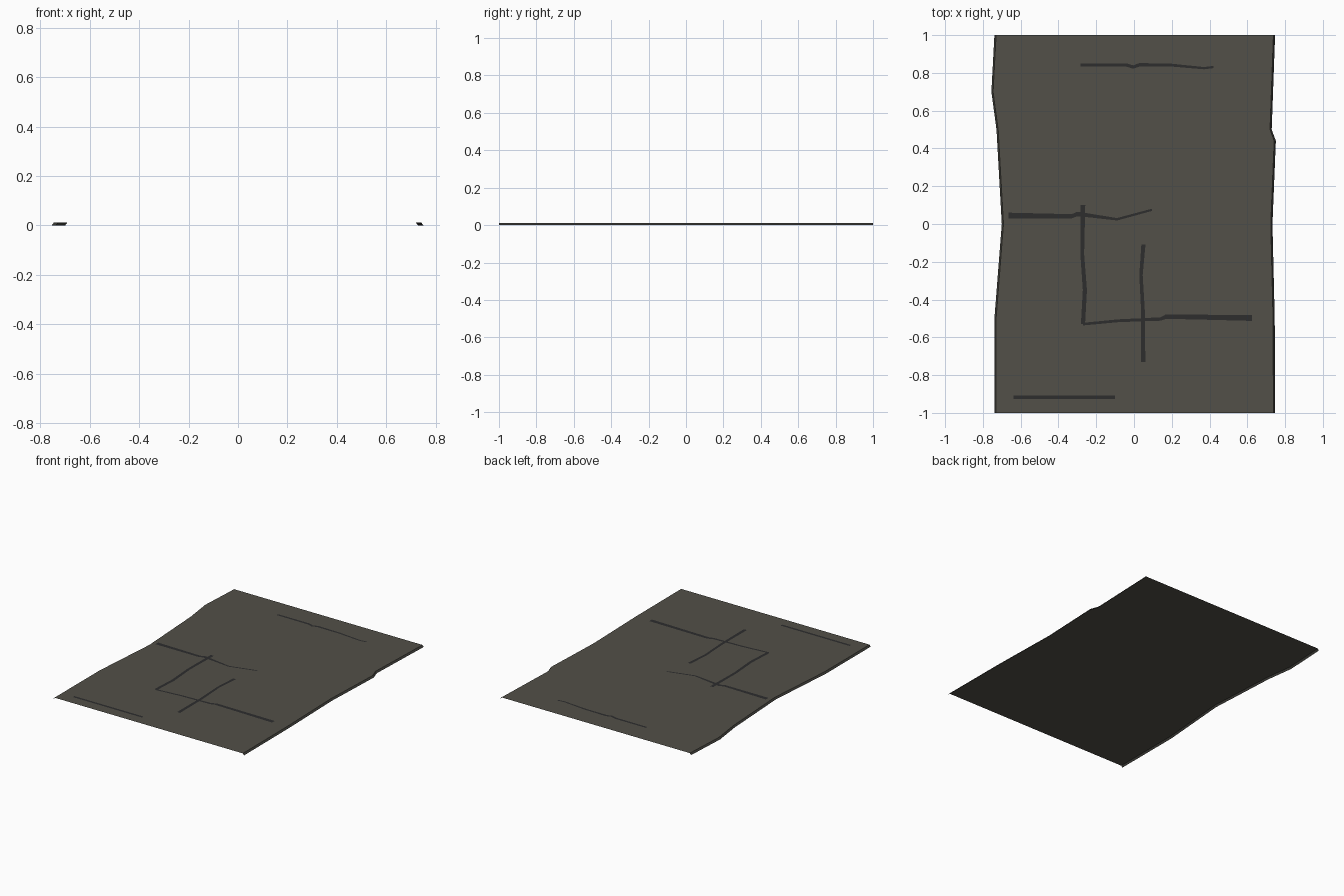
import bpy, bmesh
from mathutils import Vector

if "Cube" in bpy.data.objects:
    bpy.data.objects.remove(bpy.data.objects["Cube"])

H = 0.012       # slab height
FLARE = 0.009   # outward slope of the side walls


def material(name, rgb):
    m = bpy.data.materials.new(name)
    m.diffuse_color = (*rgb, 1)
    m.use_nodes = True
    m.node_tree.nodes["Principled BSDF"].inputs["Base Color"].default_value = m.diffuse_color
    return m


asphalt = material("asphalt", (0.084, 0.080, 0.065))
edge = material("asphalt_edge", (0.055, 0.053, 0.045))
crack = material("crack_dark", (0.026, 0.026, 0.027))


def build(name, bm, mats):
    me = bpy.data.meshes.new(name)
    bm.to_mesh(me)
    bm.free()
    for m in mats:
        me.materials.append(m)
    ob = bpy.data.objects.new(name, me)
    bpy.context.collection.objects.link(ob)
    return ob


# road surface: uneven left and right outlines, sloped side walls, open ends and underside
left = [(-0.739, -1), (-0.739, -0.5), (-0.70, 0), (-0.728, 0.5), (-0.755, 0.70), (-0.739, 1)]
right = [(0.747, -1), (0.745, -0.5), (0.733, 0), (0.729, 0.5), (0.751, 0.44), (0.747, 1)]
right.sort(key=lambda p: p[1])

bm = bmesh.new()
tops = []
for side, pts in ((-1, left), (1, right)):
    top = [bm.verts.new((x - side * FLARE, y, H)) for x, y in pts]
    low = [bm.verts.new((x, y, 0)) for x, y in pts]
    for i in range(len(pts) - 1):
        q = [low[i], low[i + 1], top[i + 1], top[i]]
        bm.faces.new(q if side > 0 else q[::-1]).material_index = 1
    tops.append(top)
l, r = tops
for i in range(len(l) - 1):
    bm.faces.new((l[i], r[i], r[i + 1], l[i + 1]))
build("road_surface", bm, [asphalt, edge])


# cracks: thin flat ribbons, each point is (x, y, width)
def ribbon(name, pts):
    bm = bmesh.new()
    rows = []
    for i, (x, y, w) in enumerate(pts):
        a, b = pts[max(i - 1, 0)], pts[min(i + 1, len(pts) - 1)]
        horizontal = abs(pts[-1][0] - pts[0][0]) > abs(pts[-1][1] - pts[0][1])
        n = Vector((0, 1, 0)) if horizontal else Vector((1, 0, 0))
        c = Vector((x, y, H + 0.0008))
        rows.append((bm.verts.new(c - n * w / 2), bm.verts.new(c + n * w / 2)))
    for (a, b), (c, d) in zip(rows, rows[1:]):
        bm.faces.new((a, c, d, b))
    for f in bm.faces:
        f.normal_update()
        if f.normal.z < 0:
            f.normal_flip()
    build(name, bm, [crack])


ribbon("crack_back", [(-0.283, 0.842, 0.016), (-0.04, 0.842, 0.018), (-0.005, 0.831, 0.018),
                      (0.03, 0.843, 0.018), (0.20, 0.841, 0.015), (0.37, 0.825, 0.012),
                      (0.42, 0.831, 0.012)])
ribbon("crack_middle", [(-0.664, 0.045, 0.03), (-0.33, 0.041, 0.022), (-0.30, 0.053, 0.024),
                        (-0.235, 0.045, 0.02), (-0.09, 0.025, 0.013), (0.095, 0.075, 0.012)])
ribbon("crack_long_left", [(-0.270, 0.10, 0.024), (-0.274, -0.16, 0.02),
                           (-0.26, -0.35, 0.022), (-0.27, -0.53, 0.022)])
ribbon("crack_front_cross", [(-0.27, -0.53, 0.014), (-0.08, -0.512, 0.015), (0.14, -0.503, 0.018),
                             (0.17, -0.49, 0.024), (0.35, -0.493, 0.026), (0.625, -0.498, 0.03)])
ribbon("crack_long_right", [(0.05, -0.108, 0.022), (0.037, -0.27, 0.018),
                            (0.048, -0.47, 0.02), (0.048, -0.73, 0.024)])
ribbon("crack_front", [(-0.638, -0.918, 0.018), (-0.10, -0.918, 0.018)])
